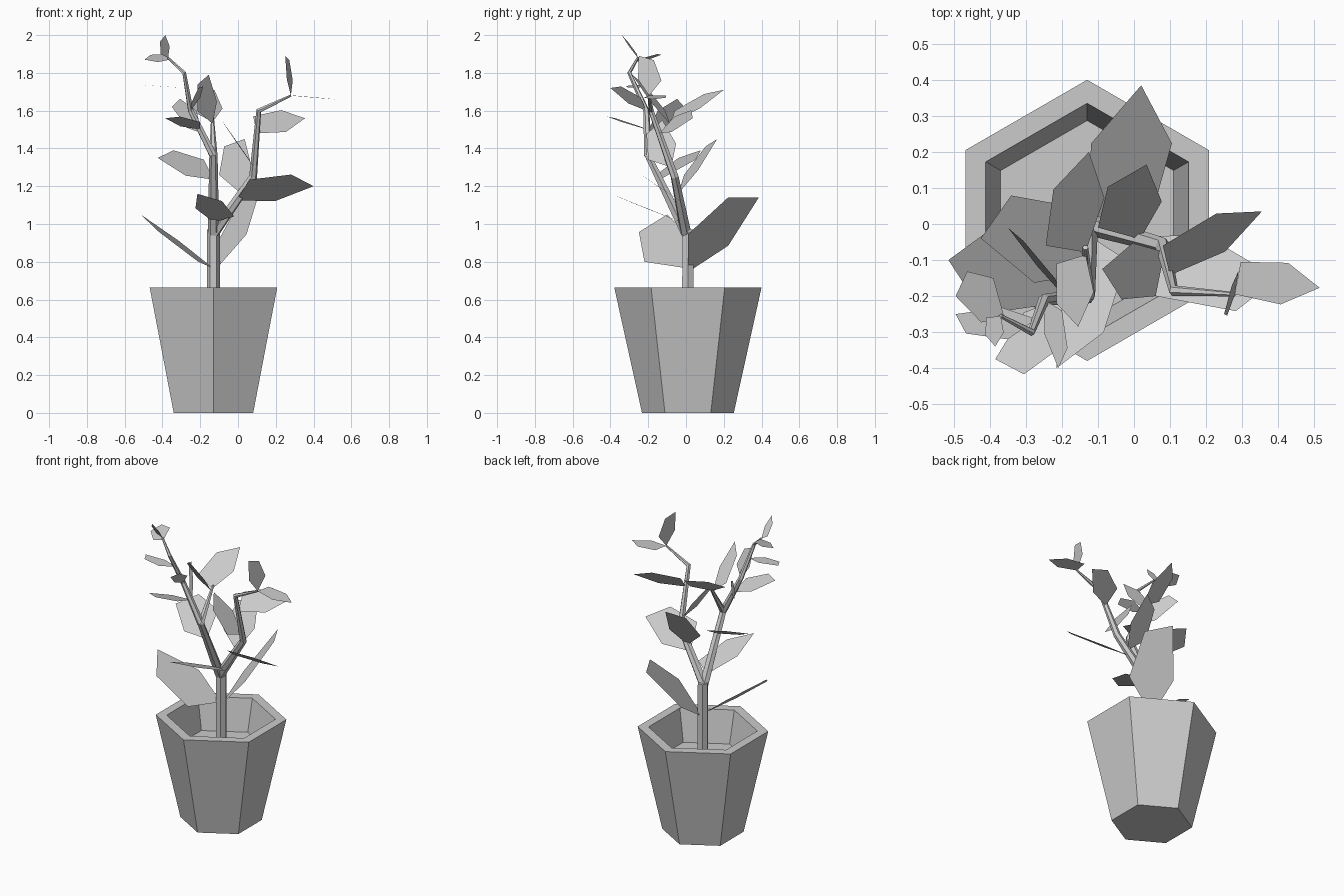
import bpy, math
from mathutils import Vector as V

if "Cube" in bpy.data.objects:
    bpy.data.objects.remove(bpy.data.objects["Cube"])

CX, CY = -0.13, 0.01


def mesh_object(name, verts, faces):
    me = bpy.data.meshes.new(name)
    me.from_pydata([tuple(v) for v in verts], [], faces)
    me.update()
    ob = bpy.data.objects.new(name, me)
    bpy.context.collection.objects.link(ob)
    return ob


def lathe(name, profile, sides=6):
    """Hexagonal solid from (radius, z) rings, capped at both ends."""
    verts, faces = [], []
    for r, z in profile:
        for i in range(sides):
            a = math.pi / 2 + i * math.tau / sides
            verts.append((CX + r * math.cos(a), CY + r * math.sin(a), z))
    for k in range(len(profile) - 1):
        for i in range(sides):
            j = (i + 1) % sides
            b = k * sides
            faces.append((b + i, b + j, b + sides + j, b + sides + i))
    n = (len(profile) - 1) * sides
    faces.append(tuple(reversed(range(sides))))
    faces.append(tuple(range(n, n + sides)))
    return mesh_object(name, verts, faces)


def branch(name, path, radii):
    """Tapered six-sided stem along a path."""
    cu = bpy.data.curves.new(name, 'CURVE')
    cu.dimensions = '3D'
    cu.bevel_depth = 1.0
    cu.bevel_resolution = 1
    cu.use_fill_caps = True
    sp = cu.splines.new('POLY')
    sp.points.add(len(path) - 1)
    for p, co, r in zip(sp.points, path, radii):
        p.co = (*co, 1)
        p.radius = r
    sp.use_smooth = False
    ob = bpy.data.objects.new(name, cu)
    bpy.context.collection.objects.link(ob)
    bpy.ops.object.select_all(action='DESELECT')
    ob.select_set(True)
    bpy.context.view_layer.objects.active = ob
    bpy.ops.object.convert(target='MESH')


def at_height(path, z):
    """Point on an upward path at height z."""
    for a, b in zip(path, path[1:]):
        if z <= b[2]:
            return V(a).lerp(V(b), (z - a[2]) / (b[2] - a[2]))
    return V(path[-1])


def leaves(name, path, specs):
    """Flat five-sided leaves: attach height, second base corner, tip."""
    for n, (z, q, t) in enumerate(specs, 1):
        p, q, t = at_height(path, z), V(q), V(t)
        m = (p + q) / 2
        c, w = m.lerp(t, 0.57), (q - p) * 0.64
        mesh_object(f"{name}_leaf_{n}", [p, c - w, t, c + w, q], [(0, 1, 2, 3, 4)])


# pot with recessed soil
lathe("pot", [(0.243, 0), (0.39, 0.665), (0.325, 0.665), (0.277, 0.46)])

# stems
trunk = [(-0.13, 0.01, 0.45), (-0.13, 0.01, 0.97)]
fork = (-0.13, -0.2, 1.36)
middle = [(-0.13, 0.0, 0.95), fork, (-0.135, -0.065, 1.56)]
left = [fork, (-0.25, -0.21, 1.6), (-0.285, -0.3, 1.8), (-0.37, -0.255, 1.88)]
right = [(-0.13, 0.0, 0.95), (0.08, -0.06, 1.25), (0.11, -0.185, 1.6), (0.28, -0.195, 1.68)]
branch("trunk", trunk, [0.035, 0.034])
branch("middle_branch", middle, [0.03, 0.022, 0.008])
branch("left_branch", left, [0.022, 0.016, 0.011, 0.006])
branch("right_branch", right, [0.03, 0.022, 0.015, 0.006])

# leaves on each stem
leaves("trunk", trunk, [
    (0.745, (0.045, 0.01, 0.945), (0.02, 0.385, 1.14)),
    (0.765, (-0.21, -0.22, 0.80), (-0.515, -0.10, 1.05))])
leaves("middle", middle, [
    (1.01, (-0.02, -0.10, 1.04), (-0.215, -0.40, 1.16)),
    (1.235, (-0.18, 0.05, 1.34), (-0.425, -0.04, 1.35)),
    (1.54, (-0.245, -0.06, 1.60), (-0.125, 0.20, 1.71)),
    (1.53, (-0.215, -0.11, 1.60), (-0.155, -0.285, 1.79))])
leaves("right", right, [
    (1.125, (0.06, -0.20, 1.235), (0.40, -0.15, 1.20)),
    (1.16, (-0.10, -0.01, 1.26), (0.035, 0.165, 1.45)),
    (1.30, (0.06, -0.20, 1.34), (-0.088, -0.125, 1.55)),
    (1.48, (0.08, -0.06, 1.57), (0.355, 0.035, 1.56)),
    (1.68, (0.29, -0.13, 1.76), (0.25, -0.25, 1.89)),
    (1.68, (0.296, -0.105, 1.68), (0.515, -0.177, 1.66))])
leaves("left", left, [
    (1.48, (-0.22, -0.15, 1.60), (-0.35, -0.01, 1.62)),
    (1.50, (-0.20, -0.34, 1.54), (-0.385, -0.375, 1.56)),
    (1.60, (-0.20, -0.24, 1.67), (-0.21, -0.40, 1.72)),
    (1.72, (-0.35, -0.32, 1.725), (-0.495, -0.25, 1.735)),
    (1.87, (-0.39, -0.15, 1.90), (-0.495, -0.20, 1.87)),
    (1.88, (-0.41, -0.26, 1.90), (-0.385, -0.34, 2.0))])
